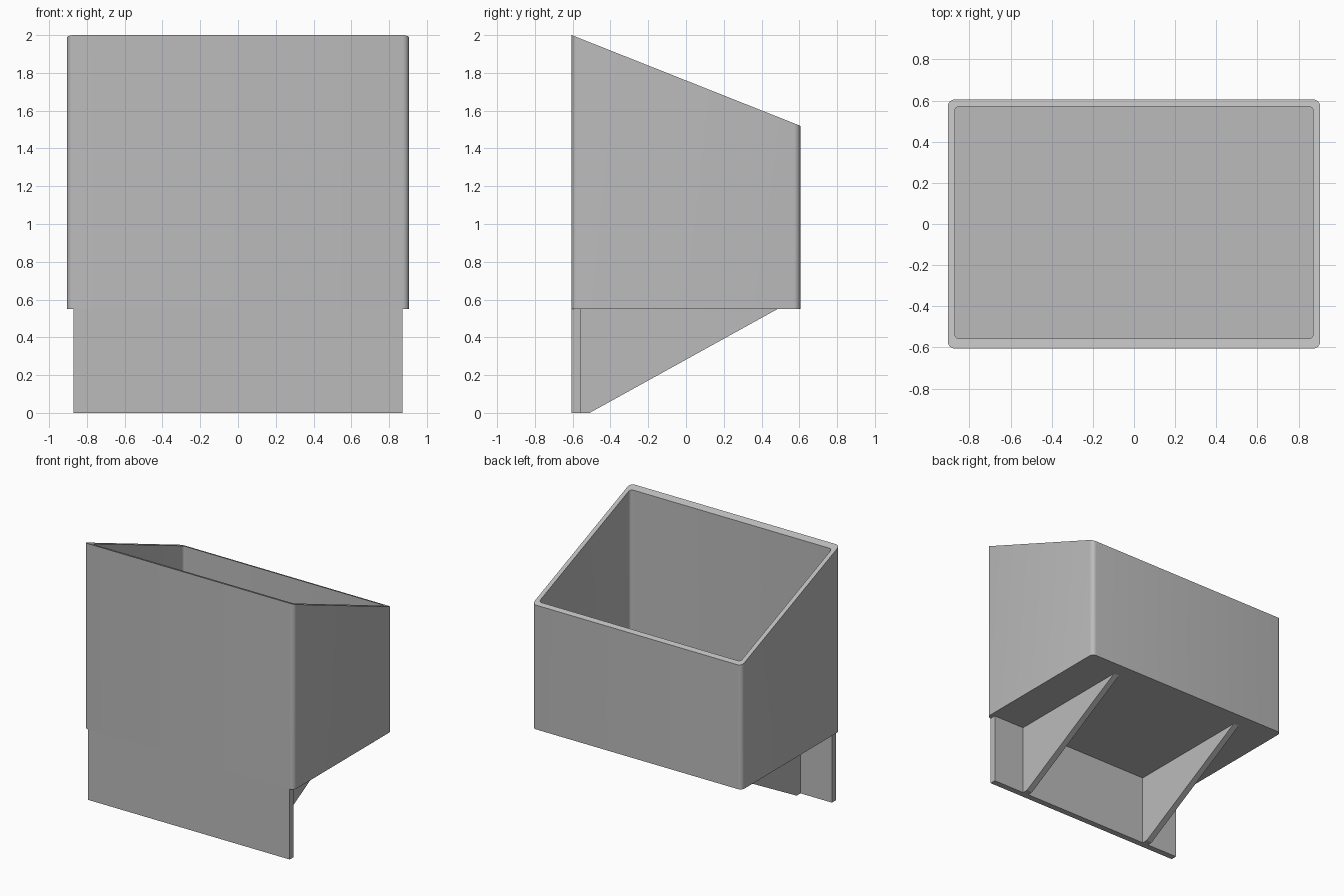
import bpy, bmesh, math

cube = bpy.data.objects.get("Cube")
if cube:
    bpy.data.objects.remove(cube, do_unlink=True)

GREY = (0.5, 0.5, 0.5, 1)
grey = bpy.data.materials.new("plain grey")
grey.use_nodes = True
grey.diffuse_color = GREY
grey.node_tree.nodes["Principled BSDF"].inputs["Base Color"].default_value = GREY

HALF_X, HALF_Y = 0.905, 0.605
SIDE, FRONT = 0.034, 0.048      # wall thicknesses
BASE = 0.55                     # underside of the bin
FLOOR = BASE + SIDE


def finish(name, bm):
    bmesh.ops.recalc_face_normals(bm, faces=bm.faces)
    mesh = bpy.data.meshes.new(name)
    bm.to_mesh(mesh)
    bm.free()
    mesh.materials.append(grey)
    obj = bpy.data.objects.new(name, mesh)
    bpy.context.collection.objects.link(obj)
    return obj


def rounded_rect(x0, x1, y0, y1, r, steps=6):
    corners = [(x1 - r, y1 - r), (x0 + r, y1 - r), (x0 + r, y0 + r), (x1 - r, y0 + r)]
    return [(cx + r * math.cos(a), cy + r * math.sin(a))
            for i, (cx, cy) in enumerate(corners)
            for a in [math.pi / 2 * (i + k / steps) for k in range(steps + 1)]]


def rim_height(y):
    return 2 - 0.48 * (y + HALF_Y) / (2 * HALF_Y)


def ring(bm, points, height):
    return [bm.verts.new((x, y, height(y))) for x, y in points]


def bridge(bm, a, b):
    for i in range(len(a)):
        j = (i + 1) % len(a)
        bm.faces.new((a[i], a[j], b[j], b[i]))


# Open bin with a sloping rim and rounded upright corners
bm = bmesh.new()
outer = rounded_rect(-HALF_X, HALF_X, -HALF_Y, HALF_Y, 0.034)
inner = rounded_rect(-HALF_X + SIDE, HALF_X - SIDE, -HALF_Y + FRONT, HALF_Y - SIDE, 0.022)
rings = [ring(bm, outer, lambda y: BASE), ring(bm, outer, rim_height),
         ring(bm, inner, rim_height), ring(bm, inner, lambda y: FLOOR)]
for low, high in zip(rings, rings[1:]):
    bridge(bm, low, high)
bm.faces.new(rings[0])
bm.faces.new(rings[-1])
bin_body = finish("bin_body", bm)
bpy.context.view_layer.objects.active = bin_body
bin_body.select_set(True)
bpy.ops.object.shade_smooth_by_angle(angle=math.radians(30))
bin_body.select_set(False)


def side_prism(name, profile, x0, x1):
    """Extrude a (y, z) outline from x0 to x1."""
    bm = bmesh.new()
    ends = [[bm.verts.new((x, y, z)) for y, z in profile] for x in (x0, x1)]
    bridge(bm, *ends)
    for end in ends:
        bm.faces.new(end)
    return finish(name, bm)


# Front plate reaching down below the bin
back = -HALF_Y + FRONT
side_prism("front_plate", [(-HALF_Y, 0), (back, 0), (back, BASE), (-HALF_Y, BASE)], -0.87, 0.87)

# Two triangular braces between plate and underside
brace = [(back, 0), (-0.51, 0), (0.485, BASE), (back, BASE)]
for name, x in (("left_brace", 0.575), ("right_brace", -0.575)):
    side_prism(name, brace, x - 0.024, x + 0.024)
